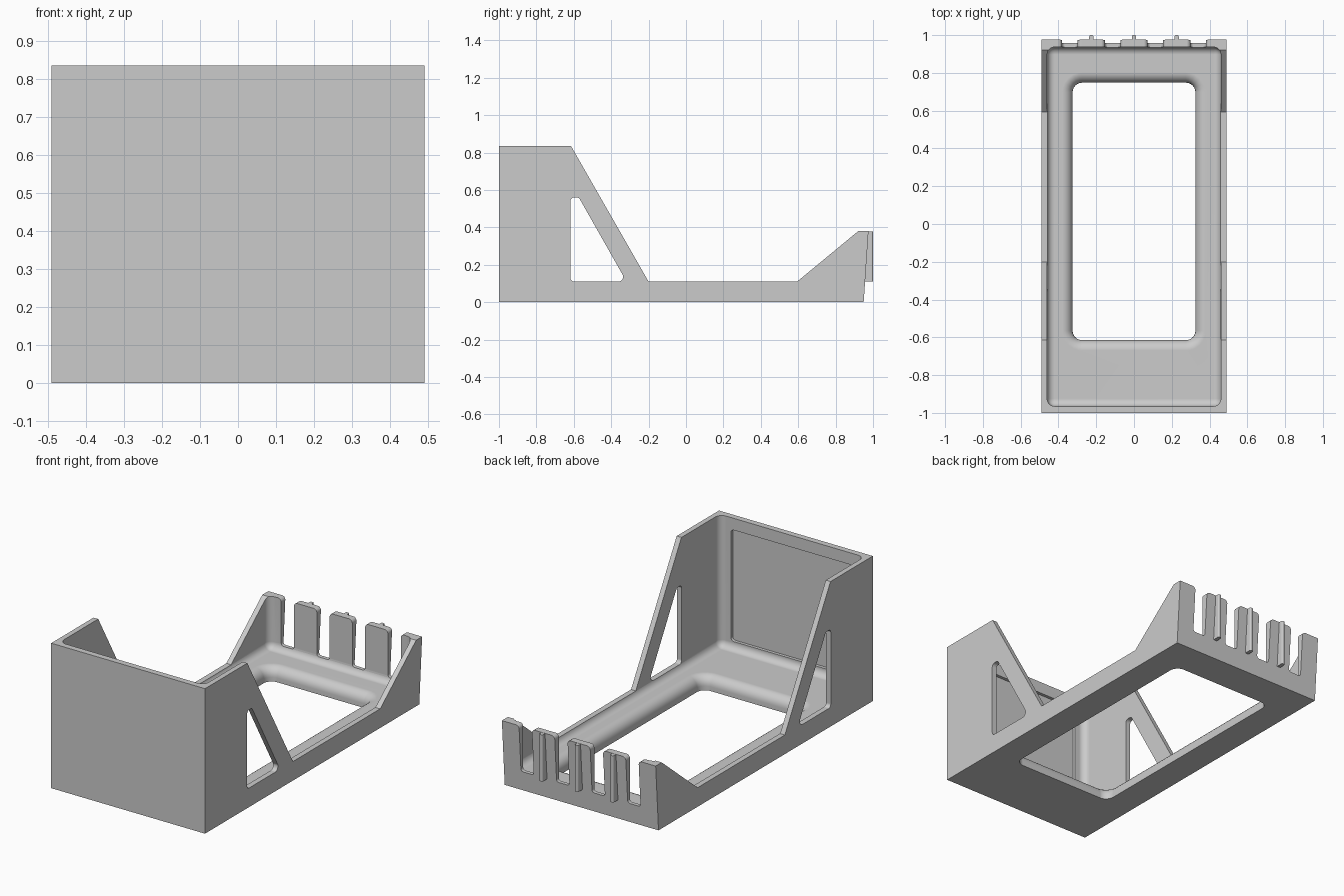
import bpy, bmesh, math
from mathutils import Vector

cube = bpy.data.objects.get("Cube")
if cube:
    bpy.data.objects.remove(cube, do_unlink=True)

grey = bpy.data.materials.new("plain_grey")
grey.use_nodes = True
COLOUR = (0.6, 0.6, 0.6, 1)
grey.diffuse_color = COLOUR
grey.node_tree.nodes["Principled BSDF"].inputs["Base Color"].default_value = COLOUR


def finish(name, bm):
    bmesh.ops.recalc_face_normals(bm, faces=bm.faces)
    mesh = bpy.data.meshes.new(name)
    bm.to_mesh(mesh)
    bm.free()
    obj = bpy.data.objects.new(name, mesh)
    mesh.materials.append(grey)
    bpy.context.collection.objects.link(obj)
    return obj


def rounded(points, steps=6):
    """Fillet the corners of a 2D outline given as (u, v, radius)."""
    out = []
    for i, (u, v, r) in enumerate(points):
        p = Vector((u, v))
        if r == 0:
            out.append(p)
            continue
        a = (Vector(points[i - 1][:2]) - p).normalized()
        b = (Vector(points[(i + 1) % len(points)][:2]) - p).normalized()
        half = math.acos(a.dot(b)) / 2
        centre = p + (a + b).normalized() * (r / math.sin(half))
        start = p + a * (r / math.tan(half)) - centre
        end = p + b * (r / math.tan(half)) - centre
        for k in range(steps + 1):
            out.append(centre + start.lerp(end, k / steps).normalized() * r)
    return out


def loft(name, rings):
    """Skin a stack of matching rings and cap both ends."""
    bm = bmesh.new()
    loops = [[bm.verts.new(p) for p in ring] for ring in rings]
    for lo, hi in zip(loops, loops[1:]):
        for i in range(len(lo)):
            j = (i + 1) % len(lo)
            bm.faces.new((lo[i], lo[j], hi[j], hi[i]))
    bm.faces.new(loops[0])
    bm.faces.new(loops[-1])
    return finish(name, bm)


def extrude_x(name, outline, x0, x1):
    return loft(name, [[(x, p[0], p[1]) for p in outline] for x in (x0, x1)])


def extrude_y(name, outline, y0, y1):
    return loft(name, [[(p[0], y, p[1]) for p in outline] for y in (y0, y1)])


def rounded_box(name, lo, hi, radius):
    bm = bmesh.new()
    bmesh.ops.create_cube(bm, size=1)
    for v in bm.verts:
        v.co = [lo[k] if v.co[k] < 0 else hi[k] for k in range(3)]
    bmesh.ops.bevel(bm, geom=bm.edges[:], offset=radius, segments=6,
                    profile=0.5, affect='EDGES')
    return finish(name, bm)


def combine(target, other, operation):
    mod = target.modifiers.new("bool", 'BOOLEAN')
    mod.operation, mod.object, mod.solver = operation, other, 'EXACT'
    bpy.context.view_layer.objects.active = target
    bpy.ops.object.modifier_apply(modifier=mod.name)
    bpy.data.objects.remove(other, do_unlink=True)


HALF, FLOOR, RAIL, TAB_TOP = 0.49, 0.08, 0.11, 0.38

# Side silhouette across the full width
tray = extrude_x("cradle_tray", [
    (-1, 0), (0.95, 0), (0.976, 0.385), (0.927, 0.385), (0.594, RAIL),
    (-0.2, RAIL), (-0.615, 0.835), (-1, 0.835)], -HALF, HALF)

# Inner cavity with filleted corners
combine(tray, rounded_box("cavity", (-0.46, -0.965, FLOOR), (0.46, 0.937, 1.5), 0.04),
        'DIFFERENCE')

# Floor opening with a rolled upper edge
ROLL = 0.055
levels = [(0, -0.1)]
for k in range(7):
    a = math.pi / 2 * k / 6
    levels.append((ROLL * (1 - math.cos(a)), FLOOR - ROLL + ROLL * math.sin(a)))
levels.append((ROLL, 0.2))
rings = []
for o, z in levels:
    x, y0, y1, r = 0.325 + o, -0.615 - o, 0.748 + o, 0.05 + o
    outline = rounded([(-x, y0, r), (x, y0, r), (x, y1, r), (-x, y1, r)])
    rings.append([(p.x, p.y, z) for p in outline])
combine(tray, loft("floor_opening", rings), 'DIFFERENCE')

# Side windows, cut through both walls
window = rounded([(-0.618, RAIL, 0.02), (-0.318, RAIL, 0.025),
                  (-0.573, 0.56, 0.02), (-0.618, 0.56, 0.02)])
combine(tray, extrude_x("side_windows", window, -0.6, 0.6), 'DIFFERENCE')

# Shallow recess inside the front wall
panel = rounded([(-0.39, 0.125, 0.02), (0.39, 0.125, 0.02),
                 (0.39, 0.767, 0.02), (-0.39, 0.767, 0.02)])
combine(tray, extrude_y("front_recess", panel, -0.983, -0.93), 'DIFFERENCE')

# Comb of slots that leaves rounded tabs along the back wall
comb = [(-0.6, TAB_TOP, 0)]
for c in (-0.34, -0.113, 0.113, 0.34):
    w = 0.041
    comb += [(c - w, TAB_TOP, 0.02), (c - w, RAIL, 0.015),
             (c + w, RAIL, 0.015), (c + w, TAB_TOP, 0.02)]
comb += [(0.6, TAB_TOP, 0), (0.6, 0.6, 0), (-0.6, 0.6, 0)]
combine(tray, extrude_y("slot_comb", rounded(comb), 0.88, 1.1), 'DIFFERENCE')

# Upright ribs behind the three middle tabs
for c in (-0.226, 0, 0.226):
    rib = rounded([(c - 0.011, 0.95, 0), (c + 0.011, 0.95, 0),
                   (c + 0.011, 1, 0.008), (c - 0.011, 1, 0.008)])
    ring = [[(p.x, p.y, z) for p in rib] for z in (RAIL, TAB_TOP - 0.001)]
    combine(tray, loft("rib", ring), 'UNION')

# Smooth fillets, crisp edges
bpy.ops.object.select_all(action='DESELECT')
tray.select_set(True)
bpy.context.view_layer.objects.active = tray
bpy.ops.object.shade_smooth_by_angle(angle=math.radians(30))
normals = tray.modifiers.new("face_normals", 'WEIGHTED_NORMAL')
normals.keep_sharp = True
